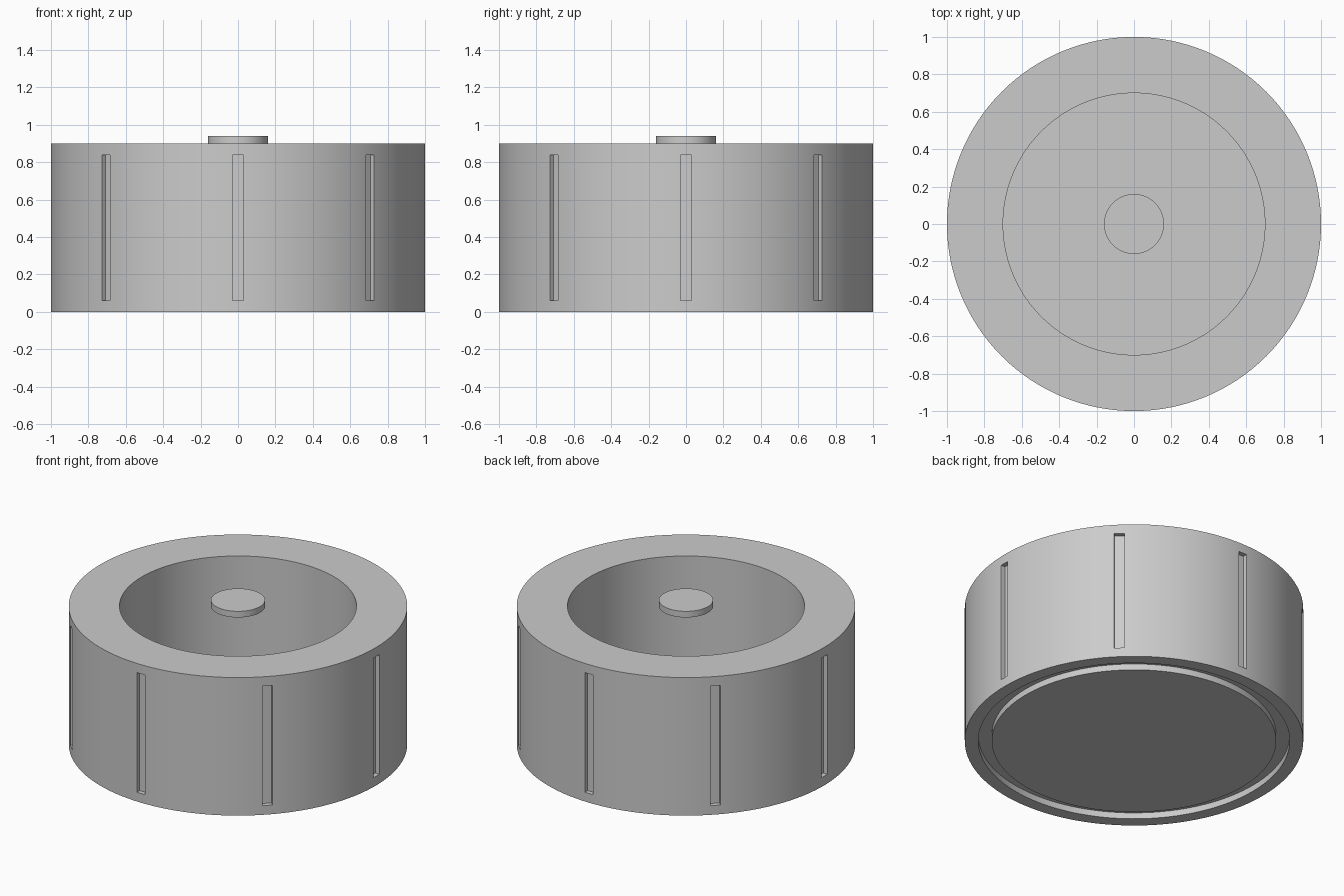
import bpy, bmesh
from math import cos, sin, tau, radians
from mathutils import Matrix

SEGMENTS = 128
SLOTS = 8

cube = bpy.data.objects.get("Cube")
if cube:
    bpy.data.objects.remove(cube, do_unlink=True)

grey = bpy.data.materials.new("plain_grey")
grey.use_nodes = True
grey.diffuse_color = (0.6, 0.6, 0.6, 1)
grey.node_tree.nodes["Principled BSDF"].inputs["Base Color"].default_value = grey.diffuse_color


def add_object(name, bm):
    bmesh.ops.recalc_face_normals(bm, faces=bm.faces)
    mesh = bpy.data.meshes.new(name)
    bm.to_mesh(mesh)
    bm.free()
    mesh.materials.append(grey)
    obj = bpy.data.objects.new(name, mesh)
    bpy.context.collection.objects.link(obj)
    return obj


def lathe(name, profile):
    """Turn a (radius, height) profile, axis to axis, into a closed solid."""
    bm = bmesh.new()
    rings = []
    for r, z in profile:
        if r == 0:
            rings.append([bm.verts.new((0, 0, z))] * SEGMENTS)
        else:
            rings.append([bm.verts.new((r * cos(tau * i / SEGMENTS), r * sin(tau * i / SEGMENTS), z))
                          for i in range(SEGMENTS)])
    for a, b in zip(rings, rings[1:]):
        for i in range(SEGMENTS):
            j = (i + 1) % SEGMENTS
            bm.faces.new(dict.fromkeys((a[i], a[j], b[j], b[i])))
    return add_object(name, bm)


def activate(obj):
    bpy.ops.object.select_all(action='DESELECT')
    obj.select_set(True)
    bpy.context.view_layer.objects.active = obj


# Hollow drum with a ring groove underneath
drum = lathe("drum_body", [(0, 0.1), (0.7, 0.1), (0.7, 0.9), (1, 0.9), (1, 0),
                           (0.92, 0), (0.92, 0.04), (0.84, 0.04), (0.84, 0), (0, 0)])

# Small disc held at the centre of the opening
disc = lathe("centre_disc", [(0, 0.94), (0.16, 0.94), (0.16, 0.9), (0, 0.9)])

# Shallow upright slots around the outside
bm = bmesh.new()
for k in range(SLOTS):
    bmesh.ops.create_cube(bm, size=1, matrix=Matrix.Rotation(tau * k / SLOTS, 4, 'Z')
                          @ Matrix.Translation((1.02, 0, 0.45))
                          @ Matrix.Diagonal((0.1, 0.06, 0.78, 1)))
cutter = add_object("slot_cutter", bm)
cutter.hide_render = True

activate(drum)
cut = drum.modifiers.new("slots", 'BOOLEAN')
cut.operation = 'DIFFERENCE'
cut.solver = 'EXACT'
cut.object = cutter
bpy.ops.object.modifier_apply(modifier=cut.name)
bpy.data.objects.remove(cutter, do_unlink=True)

for obj in (drum, disc):
    activate(obj)
    bpy.ops.object.shade_smooth_by_angle(angle=radians(30))
